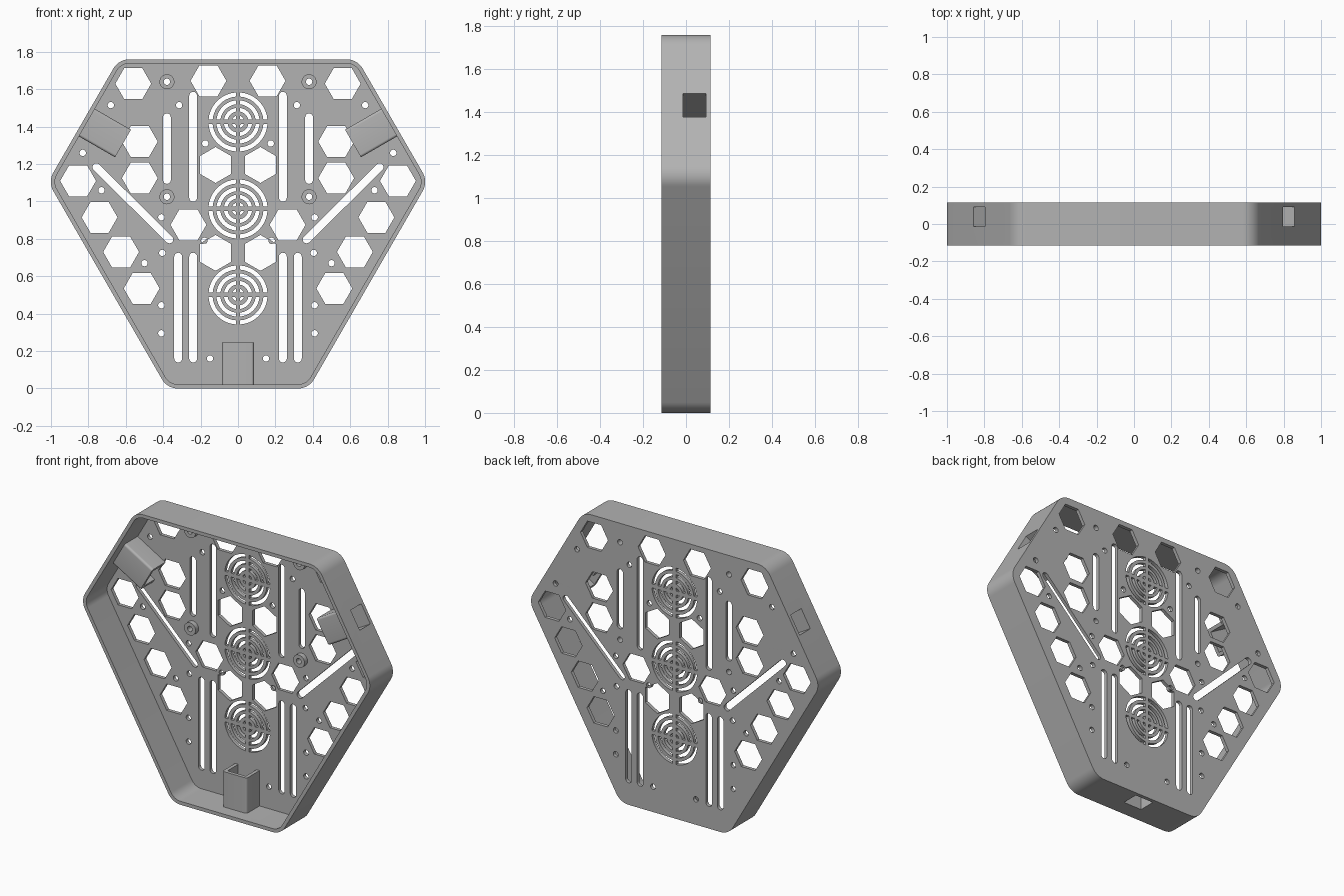
import bpy, bmesh
from math import sin, cos, asin, pi, radians, tan
from mathutils import Matrix, Vector

if "Cube" in bpy.data.objects:
    bpy.data.objects.remove(bpy.data.objects["Cube"])

CENTRE_Z, SHORT, LONG = 0.955, 0.955, 0.805   # centre height, apothems of the two side kinds
BACK, FRONT = 0.115, -0.115
WALL, PLATE = 0.022, 0.022

grey = bpy.data.materials.new("plain grey")
grey.use_nodes = True
grey.diffuse_color = (0.45, 0.45, 0.45, 1)
grey.node_tree.nodes["Principled BSDF"].inputs["Base Color"].default_value = grey.diffuse_color

UPRIGHT = Matrix.Rotation(pi / 2, 4, 'X')     # drawing plane to the xz plane


def extrude_loops(name, loops, depth, matrix):
    """Fill closed loops (inner ones become holes), thicken and place them."""
    curve = bpy.data.curves.new(name, 'CURVE')
    curve.dimensions, curve.fill_mode, curve.extrude = '2D', 'BOTH', depth / 2
    for loop in loops:
        spline = curve.splines.new('POLY')
        spline.points.add(len(loop) - 1)
        for p, (x, y) in zip(spline.points, loop):
            p.co = (x, y, 0, 1)
        spline.use_cyclic_u = True
    obj = bpy.data.objects.new(name, curve)
    bpy.context.collection.objects.link(obj)
    select(obj)
    bpy.ops.object.convert(target='MESH')
    obj = bpy.context.object
    obj.data.transform(matrix)
    bm = bmesh.new()
    bm.from_mesh(obj.data)
    bmesh.ops.remove_doubles(bm, verts=bm.verts, dist=1e-5)
    bmesh.ops.recalc_face_normals(bm, faces=bm.faces)
    bm.to_mesh(obj.data)
    bm.free()
    obj.data.materials.clear()
    obj.data.materials.append(grey)
    return obj


def select(obj):
    bpy.ops.object.select_all(action='DESELECT')
    obj.select_set(True)
    bpy.context.view_layer.objects.active = obj


def smooth(obj):
    select(obj)
    bpy.ops.object.shade_smooth_by_angle(angle=radians(30))


def at_depth(y):
    return Matrix.Translation((0, y, 0)) @ UPRIGHT


def ngon(x, z, r, n, turn=0.0):
    return [(x + r * cos(turn + 2 * pi * i / n), z + r * sin(turn + 2 * pi * i / n)) for i in range(n)]


def slot(x0, z0, x1, z1, r=0.021):
    """Round-ended slot between two end centres."""
    a, b = Vector((x0, z0)), Vector((x1, z1))
    d = (b - a).normalized()
    n = Vector((-d.y, d.x))
    ends = [(a, n, -d), (b, -n, d)]
    return [tuple(c + r * (u * cos(t * pi / 8) + v * sin(t * pi / 8))) for c, u, v in ends for t in range(9)]


def outline(inset=0.0, radius=0.1):
    """Six-sided body outline with alternating apothems and rounded corners."""
    pts, r = [], radius - inset
    for k in range(6):
        a0, a1 = radians(60 * k + 30), radians(60 * k + 90)
        d0, d1 = (SHORT, LONG) if k % 2 == 0 else (LONG, SHORT)
        d0, d1 = d0 - radius, d1 - radius
        s = sin(a1 - a0)
        cx = (d0 * sin(a1) - d1 * sin(a0)) / s
        cz = (d1 * cos(a0) - d0 * cos(a1)) / s
        for i in range(11):
            a = a0 + (a1 - a0) * i / 10
            pts.append((cx + r * cos(a), CENTRE_Z + cz + r * sin(a)))
    return pts


def grille(z, bar=0.012):
    """Concentric ring gaps split by a cross."""
    loops = []
    for r0, r1 in ((0.02, 0.034), (0.056, 0.076), (0.095, 0.116), (0.136, 0.158)):
        for q in range(4):
            arc = []
            for r, back in ((r1, False), (r0, True)):
                lo = asin(bar / r)
                steps = [lo + (pi / 2 - 2 * lo) * i / 10 for i in range(11)]
                arc += [(r, a) for a in (reversed(steps) if back else steps)]
            loops.append([(r * cos(a + q * pi / 2), z + r * sin(a + q * pi / 2)) for r, a in arc])
    return loops


# Cut-outs, listed for one side and mirrored
flat_hexes = [(0.56, 1.63), (0.158, 1.645), (0.525, 1.32), (0.525, 1.125), (0.855, 1.11),
              (0.74, 0.915), (0.625, 0.73), (0.515, 0.535), (0.265, 0.875)]
tall_hexes = [(0.12, 1.195), (0.12, 0.725)]
slots = [(0.24, 1.565, 0.24, 1.02), (0.38, 1.45, 0.38, 1.115), (0.32, 0.705, 0.32, 0.16),
         (0.24, 0.705, 0.24, 0.16), (0.757, 1.183, 0.367, 0.797)]
screw_holes = [(0.315, 1.515), (0.175, 1.31), (0.68, 1.515), (0.83, 1.26), (0.73, 1.06), (0.41, 0.915),
               (0.5, 0.67), (0.405, 0.725), (0.41, 0.445), (0.41, 0.295), (0.15, 0.16), (0.18, 0.79)]
bosses = [(0.38, 1.64), (0.38, 1.025)]

cuts = []
for s in (-1, 1):
    cuts += [ngon(s * x, z, 0.096, 6) for x, z in flat_hexes]
    cuts += [ngon(s * x, z, 0.096, 6, pi / 2) for x, z in tall_hexes]
    cuts += [slot(s * a, b, s * c, d) for a, b, c, d in slots]
    cuts += [ngon(s * x, z, 0.017, 20) for x, z in screw_holes + bosses]
for z in (1.425, 0.96, 0.5):
    cuts += grille(z)

# Perforated back plate
plate = extrude_loops("back_plate", [outline()] + cuts, PLATE, at_depth(BACK - PLATE / 2))
smooth(plate)

# Rim wall
rim_depth = BACK - PLATE - FRONT
rim = extrude_loops("rim_wall", [outline(), outline(WALL)], rim_depth, at_depth(FRONT + rim_depth / 2))

# Three sockets on the short sides, each open through the rim
INNER, OUTER, TOP_Y, LENGTH = 0.0635, 0.085, -0.035, 0.245
floor_y = BACK - PLATE
edge = 0.014
corner = [(OUTER - edge + edge * cos(a), TOP_Y + edge - edge * sin(a)) for a in [i * pi / 12 for i in range(7)]]
half = [(INNER, TOP_Y + 0.022), (INNER, floor_y), (OUTER, floor_y)] + corner
profile = half + [(-x, y) for x, y in reversed(half)]
for name, turn in (("bottom", 0), ("left", -120), ("right", 120)):
    spin = (Matrix.Translation((0, 0, CENTRE_Z)) @ Matrix.Rotation(radians(turn), 4, 'Y')
            @ Matrix.Translation((0, 0, -CENTRE_Z)))
    start = WALL * 0.9
    tube = extrude_loops(name + "_socket", [profile], LENGTH - start,
                         spin @ Matrix.Translation((0, 0, (LENGTH + start) / 2)))
    smooth(tube)
    y0, y1 = TOP_Y + 0.022, floor_y - 0.001
    box = [(-INNER, y0), (INNER, y0), (INNER, y1), (-INNER, y1)]
    cutter = extrude_loops("socket_cutter", [box], 0.1, spin)
    cutter.hide_render = True
    cut = rim.modifiers.new("opening", 'BOOLEAN')
    cut.operation, cut.solver, cut.object = 'DIFFERENCE', 'EXACT', cutter
    select(rim)
    bpy.ops.object.modifier_apply(modifier=cut.name)
    bpy.data.objects.remove(cutter)
smooth(rim)

# Screw bosses on the plate
for s, side in ((-1, "right"), (1, "left")):
    for (x, z), level in zip(bosses, ("upper", "lower")):
        boss = extrude_loops(f"{side}_{level}_boss", [ngon(s * x, z, 0.04, 32), ngon(s * x, z, 0.017, 20)],
                             0.03, at_depth(floor_y - 0.015))
        smooth(boss)
